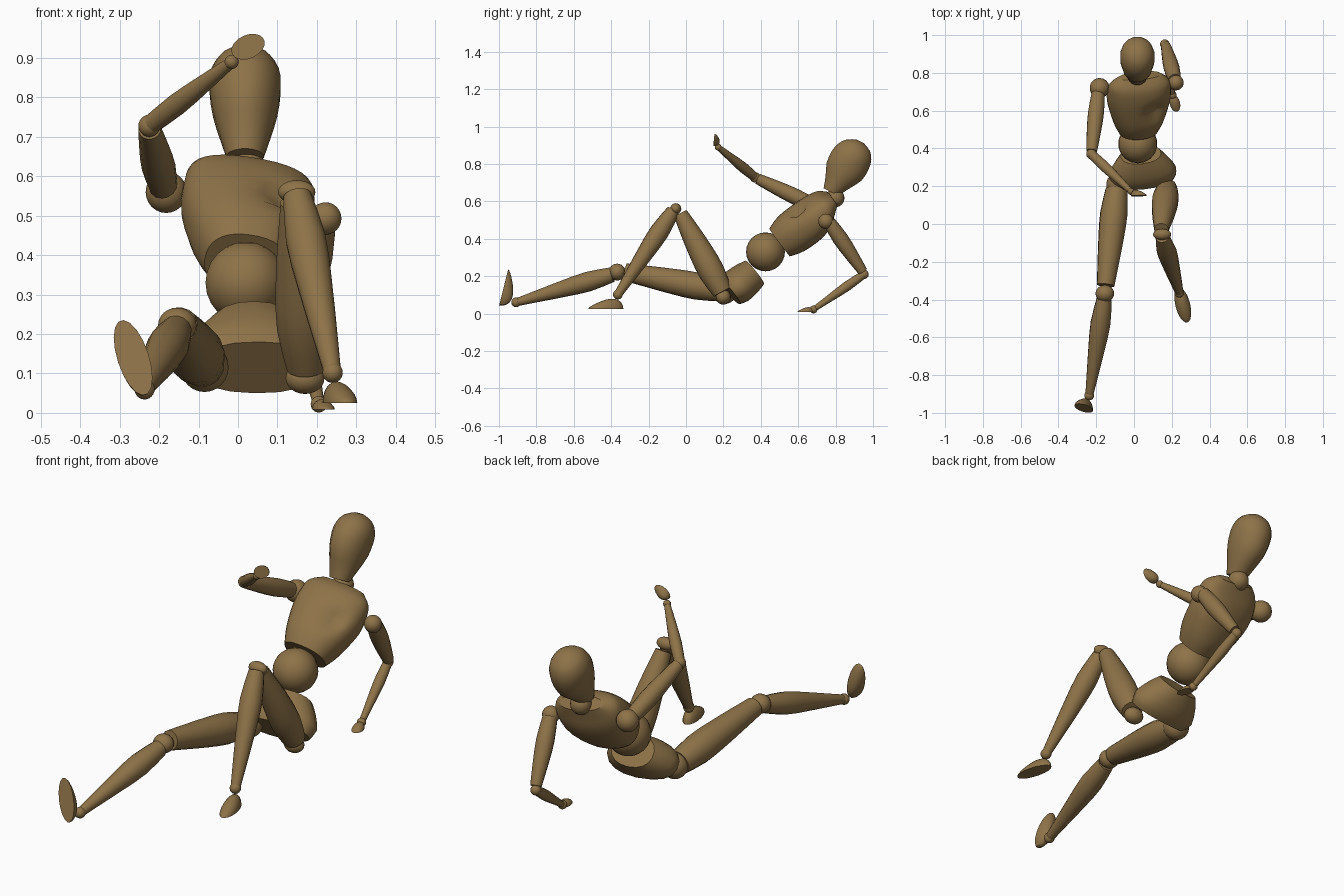
import bpy, bmesh, math
from mathutils import Vector, Matrix

cube = bpy.data.objects.get("Cube")
if cube:
    bpy.data.objects.remove(cube)

wood = bpy.data.materials.new("brown wood")
wood.use_nodes = True
COLOUR = (0.27, 0.17, 0.065, 1)
wood.diffuse_color = COLOUR
wood.node_tree.nodes["Principled BSDF"].inputs["Base Color"].default_value = COLOUR


def finish(name, bm, angle=40):
    bmesh.ops.recalc_face_normals(bm, faces=bm.faces)
    mesh = bpy.data.meshes.new(name)
    bm.to_mesh(mesh)
    bm.free()
    mesh.materials.append(wood)
    obj = bpy.data.objects.new(name, mesh)
    bpy.context.collection.objects.link(obj)
    bpy.ops.object.select_all(action='DESELECT')
    obj.select_set(True)
    bpy.context.view_layer.objects.active = obj
    bpy.ops.object.shade_smooth_by_angle(angle=math.radians(angle))
    return obj


def frame(origin, axis, side):
    """Local x follows side, z follows axis, y points to the back."""
    z = Vector(axis).normalized()
    x = Vector(side)
    x = (x - z * x.dot(z)).normalized()
    rot = Matrix((x, z.cross(x), z)).transposed().to_4x4()
    return Matrix.Translation(origin) @ rot


def smooth_rings(rings, steps):
    """Catmull-Rom interpolation of (height, half width, half depth, shift)."""
    out = []
    for i in range(len(rings) - 1):
        p = [Vector(rings[max(0, min(len(rings) - 1, i + k))]) for k in (-1, 0, 1, 2)]
        for s in range(steps):
            t = s / steps
            out.append(p[1] + (p[2] - p[0]) * t / 2
                       + (p[0] * 2 - p[1] * 5 + p[2] * 4 - p[3]) * t * t / 2
                       + (p[1] * 3 - p[0] - p[2] * 3 + p[3]) * t ** 3 / 2)
    return out + [Vector(rings[-1])]


def loft(name, matrix, rings, segs=16, steps=2, power=1.0, dent=None):
    bm = bmesh.new()
    loops = []
    for h, w, d, shift in smooth_rings(rings, steps):
        loop = []
        for i in range(segs):
            a = math.tau * (i + 0.5) / segs
            c, s = math.cos(a), math.sin(a)
            x = math.copysign(abs(c) ** power, c) * w
            y = math.copysign(abs(s) ** power, s) * d + shift
            if dent and y < 0:
                dx, dh, size, depth = dent
                y += depth * math.exp(-((x - dx) ** 2 + (h - dh) ** 2) / size ** 2)
            loop.append(bm.verts.new(matrix @ Vector((x, y, h))))
        loops.append(loop)
    for lo, hi in zip(loops, loops[1:]):
        for i in range(segs):
            j = (i + 1) % segs
            bm.faces.new((lo[i], lo[j], hi[j], hi[i]))
    bm.faces.new(loops[0])
    bm.faces.new(loops[-1])
    return finish(name, bm)


def limb(name, start, end, radii):
    """Turned limb; radii are evenly spaced from start to end."""
    a, b = Vector(start), Vector(end)
    axis = b - a
    n = len(radii) - 1
    rings = [(axis.length * i / n, r, r, 0) for i, r in enumerate(radii)]
    return loft(name, frame(a, axis, axis.orthogonal()), rings, 14)


def ball(name, centre, radius, stretch=(1, 1, 1)):
    bm = bmesh.new()
    bmesh.ops.create_uvsphere(bm, u_segments=18, v_segments=12, radius=radius)
    bm.transform(Matrix.Translation(centre) @ Matrix.Diagonal((*stretch, 1)))
    return finish(name, bm)


def half_egg(name, heel, toe, up, width, height):
    """Flat-soled hand or foot, thicker at the heel."""
    a, b = Vector(heel), Vector(toe)
    bm = bmesh.new()
    bmesh.ops.create_uvsphere(bm, u_segments=18, v_segments=12, radius=1)
    geom = bm.verts[:] + bm.edges[:] + bm.faces[:]
    bmesh.ops.bisect_plane(bm, geom=geom, plane_co=(0, 0, 0.001),
                           plane_no=(0, 0, 1), clear_inner=True)
    bmesh.ops.holes_fill(bm, edges=[e for e in bm.edges if e.is_boundary])
    for v in bm.verts:
        v.co.z *= 0.85 - 0.45 * v.co.x
        v.co.x *= (b - a).length / 2
        v.co.y *= width / 2
        v.co.z *= height
    bm.transform(frame((a + b) / 2, up, b - a))
    return finish(name, bm)


# Trunk
loft("pelvis", frame((0.05, 0.235, 0.115), (-0.08, 0.78, 0.62), (1, 0.1, -0.02)),
     [(0, 0.165, 0.083, 0), (0.05, 0.18, 0.098, 0),
      (0.12, 0.145, 0.092, 0), (0.17, 0.107, 0.08, 0)], 18, power=0.9)
ball("waist_ball", (0.02, 0.425, 0.33), 0.104)
loft("chest", frame((0.02, 0.5, 0.38), (0.02, 0.8, 0.6), (0.4, 0.03, -0.075)),
     [(0, 0.105, 0.09, 0), (0.08, 0.138, 0.113, 0), (0.2, 0.168, 0.113, 0),
      (0.28, 0.168, 0.095, -0.01), (0.33, 0.155, 0.068, -0.02),
      (0.37, 0.11, 0.035, -0.018)], 32, 3, 0.85, (0.075, 0.18, 0.04, 0.045))

# Head and neck
ball("neck_ball", (0.022, 0.797, 0.618), 0.05)
loft("head", frame((0.018, 0.775, 0.65), (0, 0.45, 0.89), (1, 0, 0)),
     [(0, 0.048, 0.045, 0), (0.06, 0.065, 0.072, 0.008),
      (0.13, 0.083, 0.107, 0.014), (0.2, 0.092, 0.112, 0.015),
      (0.25, 0.087, 0.1, 0.017), (0.29, 0.063, 0.07, 0.018),
      (0.312, 0.02, 0.022, 0.018)], 16)

# Right arm, raised in front of the face
elbow, wrist = (-0.225, 0.37, 0.728), (-0.016, 0.172, 0.89)
ball("right_shoulder_ball", (-0.182, 0.72, 0.56), 0.053)
limb("right_upper_arm", (-0.19, 0.69, 0.575), (-0.224, 0.385, 0.72),
     [0.036, 0.043, 0.038, 0.029])
ball("right_elbow_ball", elbow, 0.028)
limb("right_forearm", elbow, wrist, [0.024, 0.028, 0.022, 0.014])
ball("right_wrist_ball", wrist, 0.018)
half_egg("right_hand", (-0.015, 0.15, 0.91), (0.066, 0.148, 0.947),
         (0, 1, -0.1), 0.06, 0.034)

# Left arm, propped on the ground
elbow, wrist = (0.163, 0.952, 0.21), (0.205, 0.682, 0.022)
ball("left_shoulder_ball", (0.222, 0.748, 0.493), 0.041)
limb("left_upper_arm", (0.215, 0.765, 0.49), (0.168, 0.945, 0.225),
     [0.034, 0.042, 0.036, 0.026])
ball("left_elbow_ball", elbow, 0.025)
limb("left_forearm", elbow, wrist, [0.021, 0.026, 0.02, 0.014])
ball("left_wrist_ball", wrist, 0.021)
half_egg("left_hand", (0.205, 0.682, 0.008), (0.228, 0.595, 0.008),
         (0, 0, 1), 0.055, 0.028)

# Right leg, stretched out
ankle = (-0.237, -0.908, 0.06)
ball("right_hip_ball", (-0.085, 0.21, 0.115), 0.062)
limb("right_thigh", (-0.092, 0.185, 0.122), (-0.15, -0.325, 0.222),
     [0.058, 0.073, 0.068, 0.058, 0.047])
ball("right_knee_ball", (-0.154, -0.368, 0.222), 0.045, (1.1, 1, 1))
limb("right_calf", (-0.157, -0.395, 0.208), ankle,
     [0.04, 0.053, 0.045, 0.033, 0.021])
ball("right_ankle_ball", ankle, 0.026)
half_egg("right_foot", (-0.235, -0.998, 0.045), (-0.297, -0.952, 0.235),
         (0, 1, -0.25), 0.08, 0.062)

# Left leg, bent with the foot on the ground
ankle = (0.24, -0.364, 0.102)
ball("left_hip_ball", (0.17, 0.2, 0.088), 0.04, (1.25, 1, 1))
limb("left_thigh", (0.175, 0.195, 0.115), (0.145, -0.03, 0.535),
     [0.052, 0.07, 0.066, 0.054, 0.038])
ball("left_knee_ball", (0.149, -0.055, 0.56), 0.03, (1.6, 1, 1))
limb("left_calf", (0.15, -0.068, 0.55), ankle,
     [0.036, 0.052, 0.045, 0.034, 0.022])
ball("left_ankle_ball", ankle, 0.026)
half_egg("left_foot", (0.235, -0.335, 0.025), (0.282, -0.522, 0.025),
         (0, 0, 1), 0.078, 0.058)
